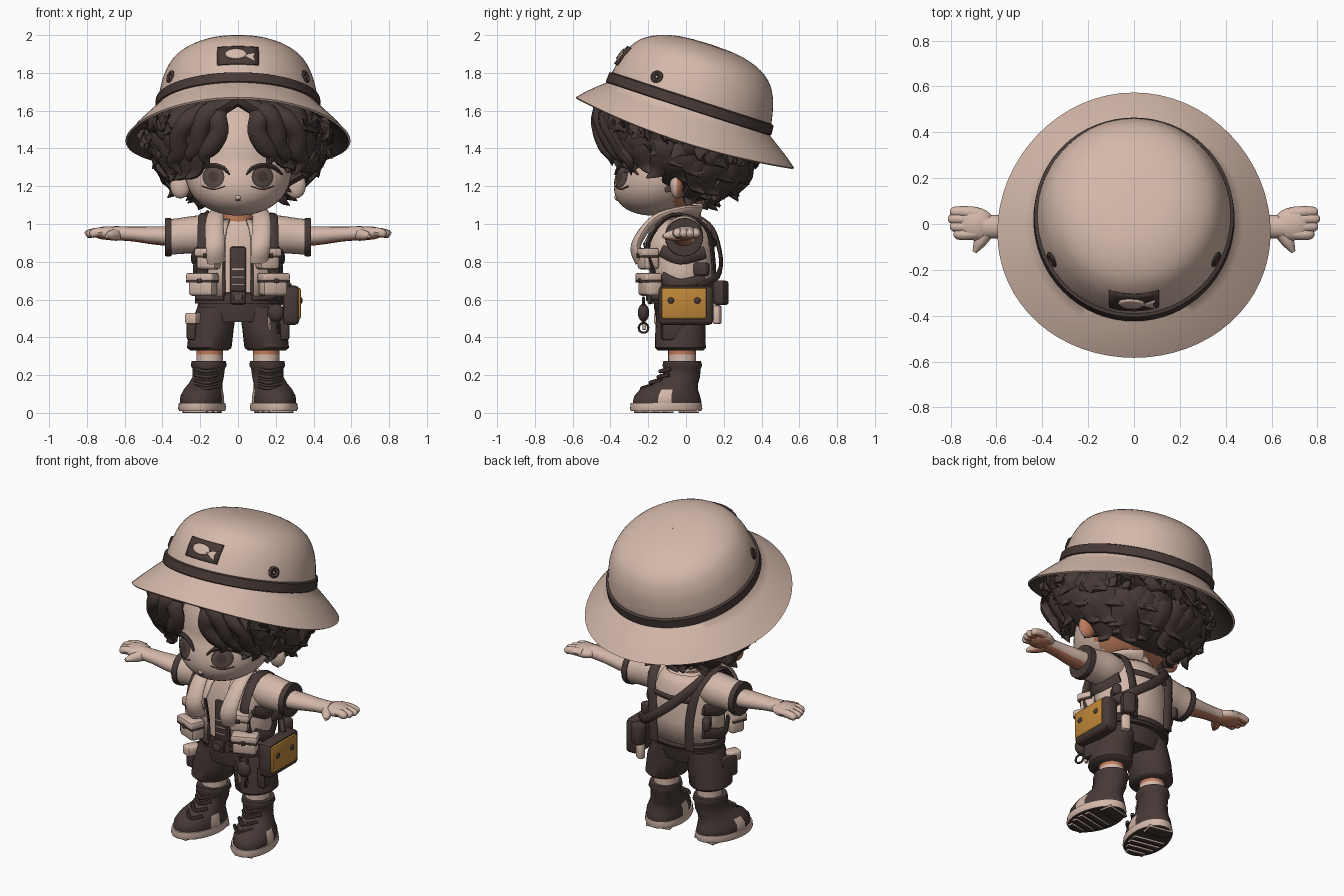
import bpy, bmesh, random
from math import sin, cos, pi, sqrt, radians
from mathutils import Vector, Matrix, Euler

random.seed(4)
if "Cube" in bpy.data.objects:
    bpy.data.objects.remove(bpy.data.objects["Cube"])


def material(name, rgb):
    m = bpy.data.materials.new(name)
    m.use_nodes = True
    m.diffuse_color = (*rgb, 1)
    m.node_tree.nodes["Principled BSDF"].inputs["Base Color"].default_value = (*rgb, 1)
    return m


MATS = [material("warm beige", (.66, .48, .40)), material("dark brown", (.062, .042, .037)),
        material("ochre", (.52, .24, .04)), material("salmon", (.52, .20, .11)),
        material("iris brown", (.10, .068, .058))]
BEIGE, DARK, OCHRE, SALMON, IRIS = range(5)


def finish(name, bm, rule=None, thick=0):
    bmesh.ops.recalc_face_normals(bm, faces=bm.faces)
    if rule:
        for f in bm.faces:
            f.material_index = rule(f)
    me = bpy.data.meshes.new(name)
    bm.to_mesh(me)
    bm.free()
    for m in MATS:
        me.materials.append(m)
    ob = bpy.data.objects.new(name, me)
    bpy.context.collection.objects.link(ob)
    if thick:
        mod = ob.modifiers.new("thickness", 'SOLIDIFY')
        mod.thickness, mod.offset = thick, 0
    bpy.ops.object.select_all(action='DESELECT')
    ob.select_set(True)
    bpy.context.view_layer.objects.active = ob
    bpy.ops.object.shade_smooth_by_angle(angle=radians(45))
    return ob


def skin_rings(bm, rings, mat, closed=True, caps=True):
    rows = [[bm.verts.new(p) for p in r] for r in rings]
    n = len(rows[0])
    faces = [bm.faces.new((a[i], a[(i + 1) % n], b[(i + 1) % n], b[i]))
             for a, b in zip(rows, rows[1:]) for i in range(n if closed else n - 1)]
    if caps and closed:
        faces += [bm.faces.new(rows[0]), bm.faces.new(rows[-1])]
    for f in faces:
        f.material_index = mat


def spline(vals, steps=4):
    out = []
    for i in range(len(vals) - 1):
        p0, p1, p2, p3 = (vals[min(max(i + k, 0), len(vals) - 1)] for k in (-1, 0, 1, 2))
        for s in range(steps):
            t = s / steps
            out.append(p1 + (p2 - p0) * (t / 2) + (p0 * 2 - p1 * 5 + p2 * 4 - p3) * (t * t / 2)
                       + (p1 * 3 - p0 - p2 * 3 + p3) * (t ** 3 / 2))
    return out + [vals[-1]]


def sweep(bm, pts, radii, mat=DARK, side=(1, 0, 0), flat=1, n=8):
    # tapered, optionally flattened, section along a smooth path
    if not isinstance(radii, (list, tuple)):
        radii = [radii] * len(pts)
    P, R = spline([Vector(p) for p in pts]), spline(list(radii))
    rings = []
    for i, p in enumerate(P):
        t = (P[min(i + 1, len(P) - 1)] - P[max(i - 1, 0)]).normalized()
        b = Vector(side)
        b = (b - t * b.dot(t)).normalized()
        c = t.cross(b)
        r = max(R[i], .003)
        rings.append([p + b * r * cos(k * 2 * pi / n) + c * r * flat * sin(k * 2 * pi / n) for k in range(n)])
    skin_rings(bm, rings, mat)


def loft(bm, rings, mat=BEIGE, n=28, gap=0, turn=0):
    # stacked ellipses (z, cx, cy, rx, ry); gap leaves the front open
    def ring(z, cx, cy, rx, ry):
        angles = [gap + (2 * pi - 2 * gap) * i / (n - 1 if gap else n) for i in range(n)]
        return [Vector((cx, cy, z)) + Matrix.Rotation(turn, 3, 'Z') @ Vector((rx * sin(a), -ry * cos(a), 0)) for a in angles]
    skin_rings(bm, [ring(*r) for r in rings], mat, closed=not gap)


def ball(bm, c, r, mat=BEIGE, seg=20):
    M = Matrix.Translation(c) @ Matrix.Diagonal((*r, 1))
    vs = bmesh.ops.create_uvsphere(bm, u_segments=seg, v_segments=seg * 2 // 3, radius=1, matrix=M)["verts"]
    for f in {f for v in vs for f in v.link_faces}:
        f.material_index = mat


def box(bm, c, size, mat=BEIGE, turn=0, bevel=.012):
    M = Matrix.Translation(c) @ Euler((0, 0, turn)).to_matrix().to_4x4() @ Matrix.Diagonal((*size, 1))
    vs = bmesh.ops.create_cube(bm, size=1, matrix=M)["verts"]
    for f in {f for v in vs for f in v.link_faces}:
        f.material_index = mat
    bmesh.ops.bevel(bm, geom=list({e for v in vs for e in v.link_edges}), offset=bevel, segments=2,
                    profile=.5, affect='EDGES', material=mat)


def hoop(bm, c, r, thick, mat=DARK, axis=(0, 1, 0)):
    q = Vector((0, 0, 1)).rotation_difference(Vector(axis))
    pts = [Vector(c) + q @ Vector((r * cos(a * pi / 6), r * sin(a * pi / 6), 0)) for a in range(13)]
    sweep(bm, pts, thick, mat, axis, 1, 6)


def plate(bm, outline, place, mat):
    # thin patch laid on a curved surface
    c = sum((Vector(p) for p in outline), Vector((0, 0))) / len(outline)
    skin_rings(bm, [[place(*(c + (Vector(p) - c) * k)) for p in outline] for k in (.05, .35, .7, 1)], mat)
    bm.faces.ensure_lookup_table()
    bmesh.ops.delete(bm, geom=[bm.faces[-1]], context='FACES_ONLY')


def disc(x, z, rx, rz, n=20):
    return [(x + rx * cos(i * 2 * pi / n), z + rz * sin(i * 2 * pi / n)) for i in range(n)]


# Hat, tilted back, with drooping brim sides and a dark lining
CROWN = spline([Vector(p) for p in ((.001, .327), (.15, .32), (.27, .292), (.36, .24), (.41, .17), (.435, .1), (.45, .03), (.455, -.03))], 3)
BRIM = [(.455, -.03), (.5, -.065), (.56, -.115), (.605, -.16), (.595, -.168)]
LINING = [(.595, -.168), (.54, -.125), (.44, -.06), (.41, .1), (.3, .22), (.001, .28)]
hat_pose = Matrix.Translation((0, .03, 1.64)) @ Matrix.Rotation(radians(-18), 4, 'X')


def hat_point(r, a, w):
    k = min(max((r - .46) / .14, 0), 1)
    back = .965 + .065 * k if cos(a) < 0 else 1 - .02 * k
    return ((.935 + .05 * k) * r * sin(a), -r * cos(a) * (1 + (back - 1) * abs(cos(a))), w - .05 * k * sin(a) ** 2)


def hat_rings(profile):
    return [[hat_point(r, a * pi / 32, w) for a in range(64)] for r, w in profile]


bm = bmesh.new()
skin_rings(bm, hat_rings(CROWN + BRIM[1:]), BEIGE, caps=False)
skin_rings(bm, hat_rings(LINING), DARK, caps=False)
bmesh.ops.remove_doubles(bm, verts=bm.verts, dist=.0005)
finish("bucket_hat", bm).matrix_world = hat_pose
bm = bmesh.new()
skin_rings(bm, hat_rings([(.445, .027), (.465, .02), (.468, -.03), (.455, -.042)]), DARK, caps=False)
for s in (-1, 1):
    d = Vector((s * .85, -.5, .15)).normalized()
    hoop(bm, (s * .355, -.218, .075), .024, .013, DARK, d)
    hoop(bm, (s * .355, -.218, .075), .01, .006, DARK, d)
finish("hat_band_and_eyelets", bm).matrix_world = hat_pose


def on_hat(lift):
    def place(x, w):
        r = next(a[0] + (b[0] - a[0]) * (a[1] - w) / (a[1] - b[1]) for a, b in zip(CROWN, CROWN[1:]) if b[1] <= w) + lift
        return hat_point(r, x / r, w)
    return place


bm = bmesh.new()
edge = [(-1, -1), (-.5, -1), (0, -1), (.5, -1), (1, -1), (1, 0), (1, 1), (.5, 1), (0, 1), (-.5, 1), (-1, 1), (-1, 0)]
plate(bm, [(x * .118, .125 + y * .055) for x, y in edge], on_hat(.009), DARK)
plate(bm, disc(-.012, .131, .062, .03), on_hat(.017), BEIGE)
plate(bm, [(.03, .122), (.1, .142), (.088, .115), (.1, .085)], on_hat(.017), BEIGE)
finish("fish_patch", bm, thick=.008).matrix_world = hat_pose


# Head and face
def girth(z):
    if z > 1.33:
        return sqrt(max(0, 1 - ((z - 1.33) / .36) ** 2))
    return max(0, 1 - abs((z - 1.33) / .285) ** 2.7) ** .5


def face_point(x, z, lift=.005):
    depth = sqrt(max(0, girth(z) ** 2 - (x / .285) ** 2))
    return (x, -.07 - .38 * max(0, 1.33 - z) - .28 * depth - lift, z)


def skin_tone(f):
    c = f.calc_center_median()
    return SALMON if c.y > -.06 and c.z < 1.32 else BEIGE


bm = bmesh.new()
levels = [1.33 - .285 * cos(i * pi / 36) if i < 18 else 1.33 + .36 * sin((i - 18) * pi / 36) for i in range(1, 36)]
loft(bm, [(z, 0, -.07 - .38 * max(0, 1.33 - z), .285 * girth(z), .28 * girth(z)) for z in levels], BEIGE, 48)
ball(bm, face_point(0, 1.14, 0), (.014, .009, .012))
finish("head", bm, skin_tone)
bm = bmesh.new()
for s in (-1, 1):
    ball(bm, (s * .305, -.05, 1.205), (.055, .035, .07))
finish("ears", bm, lambda f: SALMON if f.normal.y > .2 else BEIGE)
bm = bmesh.new()
for s in (-1, 1):
    for k, mat in enumerate((DARK, IRIS, DARK)):
        size = (.058, .05, .028)[k]
        plate(bm, disc(s * .13, 1.25, size, size * 1.03), lambda x, z: face_point(x, z, .004 + .002 * k), mat)
    lid = [(.045, 1.262), (.08, 1.298), (.135, 1.312), (.19, 1.3), (.235, 1.262)]
    sweep(bm, [face_point(s * x, z) for x, z in lid], [.006, .012, .014, .014, .005], DARK, (0, 1, 0), 1, 6)
    low = [(.07, 1.2), (.13, 1.183), (.19, 1.2)]
    sweep(bm, [face_point(s * x, z, 0) for x, z in low], .004, DARK, (0, 1, 0), 1, 6)
    brow = [(.17, 1.343), (.21, 1.338), (.24, 1.325)]
    sweep(bm, [face_point(s * x, z, 0) for x, z in brow], .006, SALMON, (0, 1, 0), 1, 6)
sweep(bm, [face_point(x, 1.125, .001) for x in (-.012, 0, .012)], .004, IRIS, (0, 1, 0), 1, 6)
finish("eyes", bm)

# Hair: cap, tousled layered locks and a parted fringe
bm = bmesh.new()
ball(bm, (0, .03, 1.42), (.39, .32, .3), DARK, 28)
for row, (tip, lift, count) in enumerate([(.23, 0, 11), (.32, .05, 11), (.38, .13, 11), (.42, .22, 11)]):
    for s in (-1, 1):
        for i in range(count):
            a = .68 + (pi - .68) * (i + .5 * (row % 2)) / count + random.uniform(-.08, .08)
            low = max(1.1, min(1.26, 1.26 - (a - 1.25) * .25)) + lift + random.uniform(-.03, .03)
            end = max(tip, .33) if a < 1.35 else tip
            mid = .415 - .012 * (3 - row)
            top = 1.57 + .12 * cos(a)
            swing = random.choice((-1, 1)) * random.uniform(.08, .22)

            def at(r, z, da=0):
                return (s * r * 1.12 * sin(a + da), -.06 - r * cos(a + da), z)
            sweep(bm, [at(.33, top), at(mid - .02, top - .08), at(max(mid - .01, end), (low + top - .06) / 2, -swing * .3),
                       at(end, low + .05, swing * .2), at(end + .025, low, swing)],
                  [.05, .065, .072, .05, .004], DARK, (s * cos(a), sin(a), 0), .55, 7)
fringe = [[(.06, -.36, 1.64), (.11, -.46, 1.58), (.1, -.46, 1.49), (.14, -.43, 1.41), (.175, -.4, 1.36), (.15, -.39, 1.31)],
          [(.04, -.36, 1.67), (.15, -.46, 1.6), (.2, -.44, 1.5), (.21, -.4, 1.42), (.25, -.36, 1.36), (.23, -.34, 1.32)],
          [(.1, -.34, 1.67), (.24, -.43, 1.57), (.31, -.39, 1.47), (.31, -.34, 1.38), (.34, -.3, 1.33), (.3, -.29, 1.26)]]
for s in (-1, 1):
    for path in fringe:
        sweep(bm, [(s * x, y, z) for x, y, z in path], [.03, .05, .05, .05, .035, .004], DARK, (1, 0, 0), .7)
sweep(bm, [(x, -.44, 1.665 - abs(x) * .5) for x in (-.16, -.08, 0, .08, .16)], .045, DARK, (0, 1, 0))
finish("hair", bm)

# Neck, shirt, sleeves and arms
bm = bmesh.new()
loft(bm, [(.98, 0, -.04, .085, .08), (1.13, 0, -.05, .08, .075)], SALMON)
finish("neck", bm)
bm = bmesh.new()
loft(bm, [(.58, 0, -.02, .19, .14), (.8, 0, -.02, .19, .14), (.93, 0, -.02, .19, .13), (.985, 0, -.02, .16, .11), (1.015, 0, -.03, .1, .09)])
for s in (-1, 1):
    sweep(bm, [(s * x, -.01, z) for x, z in ((.1, .95), (.2, .945), (.3, .937), (.37, .93))], [.08, .1, .095, .094], BEIGE, (0, 1, 0), 1, 20)
    sweep(bm, [(s * x, -.01, .93) for x in (.352, .37, .387)], [.1, .102, .1], DARK, (0, 1, 0), 1, 20)
finish("shirt", bm)
bm = bmesh.new()
for s in (-1, 1):
    sweep(bm, [(s * x, -.012, z) for x, z in ((.36, .935), (.45, .94), (.56, .947), (.66, .952))], [.07, .064, .052, .05], BEIGE, (0, 1, 0), .75, 16)
    ball(bm, (s * .69, 0, .952), (.08, .073, .036))
    for y, tip in ((-.045, .785), (-.012, .8), (.022, .808), (.053, .8)):
        sweep(bm, [(s * .68, y * .9, .955), (s * .74, y, .956), (s * (tip - .012), y, .947), (s * tip, y, .943)], [.026, .025, .021, .008], BEIGE, (0, 1, 0))
    sweep(bm, [(s * .64, -.03, .945), (s * .672, -.08, .94), (s * .695, -.122, .935)], [.034, .027, .01], BEIGE)
finish("arms_and_hands", bm, lambda f: SALMON if f.normal.z < -.85 else BEIGE)

# Vest, front panel, pockets and neck towel
bm = bmesh.new()
loft(bm, [(.6, 0, -.02, .215, .165), (.75, 0, -.025, .215, .168), (.9, 0, -.042, .205, .186), (.98, 0, -.03, .17, .155), (1.02, 0, -.02, .13, .11)], BEIGE, 32, .35)
loft(bm, [(.595, 0, -.02, .222, .173), (.62, 0, -.02, .222, .173)], DARK, 32, .35)
finish("vest", bm, thick=.014)
bm = bmesh.new()
box(bm, (0, -.16, .75), (.085, .03, .26), DARK)
for z in (.68, .72, .76):
    box(bm, (0, -.178, z), (.07, .012, .008), BEIGE, 0, .003)
for s in (-1, 1):
    sweep(bm, [(s * .075, y, z) for y, z in ((-.18, .62), (-.185, .75), (-.22, .9))], .008)
    for x, y, z, w, h in ((.155, -.2, .81, .11, .1), (.185, -.19, .675, .14, .11)):
        box(bm, (s * x, y, z), (w, .09, h), BEIGE, s * .4, .018)
        box(bm, (s * (x + .004), y - .008, z + h * .2), (w + .012, .09, .016), DARK, s * .4, .004)
        box(bm, (s * (x + .004), y - .008, z + h * .4), (w + .014, .096, .045), BEIGE, s * .4, .012)
        box(bm, (s * (x + .02), y - .054, z + h * .22), (.022, .014, .025), DARK, s * .4, .004)
    box(bm, (s * .2, .08, .76), (.05, .09, .07), DARK, s * -.5, .015)
finish("vest_front_and_pockets", bm)
bm = bmesh.new()
half = [(.115, -.24, .8), (.12, -.265, .89), (.125, -.17, 1.02), (.1, -.02, 1.07)]
sweep(bm, half + [(0, .06, 1.07)] + [(-x, y, z) for x, y, z in half[::-1]], [.052, .052, .048, .045, .045, .045, .048, .052, .052], BEIGE, (1, .2, .35), .5, 12)
finish("neck_towel", bm)

# Harness and bag strap
bm = bmesh.new()
for s in (-1, 1):
    sweep(bm, [(s * x, y, z) for x, y, z in ((.19, -.17, .74), (.185, -.2, .9), (.18, -.08, 1.045), (.16, .1, .99), (.13, .145, .8), (.125, .145, .6))], .03, DARK, (1, 0, 0), .4)
    for z in (.685, .83):
        sweep(bm, [(s * .2, -.13, z + .03), (s * .238, -.03, z - .01), (s * .19, .1, z + .02)], .034, DARK, (0, 0, 1), .35)
sweep(bm, [(-.17, -.13, .98), (-.17, -.04, 1.05), (-.14, .12, .99), (0, .18, .85), (.16, .17, .73), (.27, .06, .66)], .027, DARK, (.5, 0, 1), .4)
sweep(bm, [(-.16, .125, .9), (0, .158, .9), (.16, .125, .9)], .018, DARK, (0, 0, 1), .4)
finish("harness", bm)

# Shorts, belt and buckle
bm = bmesh.new()
loft(bm, [(.48, 0, -.03, .2, .125), (.56, 0, -.025, .215, .145), (.64, 0, -.02, .2, .145)], DARK)
for s in (-1, 1):
    loft(bm, [(.33, s * .152, -.03, .1, .12), (.345, s * .152, -.03, .118, .135), (.45, s * .14, -.03, .118, .132), (.56, s * .11, -.025, .105, .13)], DARK)
    box(bm, (s * .24, -.07, .45), (.05, .12, .13), DARK, s * .15)
box(bm, (-.235, -.12, .5), (.07, .09, .06), BEIGE, -.4)
loft(bm, [(.58, 0, -.02, .228, .17), (.635, 0, -.02, .228, .17)], DARK)
box(bm, (0, -.19, .61), (.08, .03, .07), DARK)
box(bm, (0, -.207, .61), (.045, .008, .035), IRIS, 0, .003)
finish("shorts_and_belt", bm)

# Legs and boots
bm = bmesh.new()
for s in (-1, 1):
    loft(bm, [(z, s * .15, -.02, .07, .074) for z in (.2, .26, .31, .4)])
finish("legs", bm, lambda f: SALMON if f.calc_center_median().z > .31 else BEIGE)


def boot_tone(f):
    c = f.calc_center_median()
    return BEIGE if .04 < c.z < .12 and abs(c.y + .11) < .035 else DARK


for s, label in ((-1, "right"), (1, "left")):
    bm = bmesh.new()
    loft(bm, [(.035, .19, -.1, .108, .18), (.06, .19, -.1, .114, .184), (.09, .19, -.1, .112, .176), (.125, .184, -.09, .1, .155), (.155, .172, -.055, .088, .12),
              (.19, .158, -.025, .082, .1), (.235, .155, -.02, .085, .098), (.25, .155, -.02, .095, .106), (.275, .155, -.02, .09, .1)], DARK, 48, 0, .2)
    for z, y in ((.13, -.225), (.16, -.18), (.19, -.138), (.22, -.128)):
        sweep(bm, [(.11, y + .035, z + .012), (.165, y - .008, z), (.225, y + .05, z + .012)], .011, DARK, (0, 0, 1))
    boot = finish(label + "_boot", bm, boot_tone)
    bm = bmesh.new()
    loft(bm, [(.01, .19, -.105, .118, .188), (.022, .19, -.105, .124, .194), (.052, .19, -.105, .12, .19)], BEIGE, 36, 0, .2)
    for y, w in ((-.25, .11), (-.2, .16), (-.15, .19), (-.1, .19), (.015, .15)):
        box(bm, (.19 - (y + .105) * .2, y, .009), (w, .032 if y < 0 else .08, .018), BEIGE, .2, .003)
    sole = finish(label + "_sole", bm, lambda f: DARK if f.normal.z < -.8 else BEIGE)
    for o in (boot, sole):
        if s < 0:
            o.data.transform(Matrix.Scale(-1, 4, (1, 0, 0)))
            o.data.flip_normals()

# Side bag, rear pouch and keyring
bm = bmesh.new()
box(bm, (.28, 0, .57), (.09, .29, .21), DARK, 0, .025)
box(bm, (.322, -.01, .58), (.022, .24, .165), OCHRE, 0, .01)
for y in (-.08, .06):
    ball(bm, (.334, y, .595), (.008, .017, .017), DARK, 12)
box(bm, (.2, .185, .635), (.08, .07, .13), DARK, -.4, .018)
box(bm, (.2, .165, .52), (.05, .04, .1), BEIGE, -.4, .012)
finish("side_bag", bm)
bm = bmesh.new()
hoop(bm, (.2, -.225, .585), .026, .007)
ball(bm, (.2, -.225, .53), (.045, .03, .048), DARK, 16)
hoop(bm, (.215, -.225, .45), .026, .006, DARK, (1, .3, 0))
sweep(bm, [(.175, -.22, .57), (.165, -.225, .5), (.17, -.22, .44)], .009, BEIGE, (0, 1, 0))
finish("keyring", bm)
